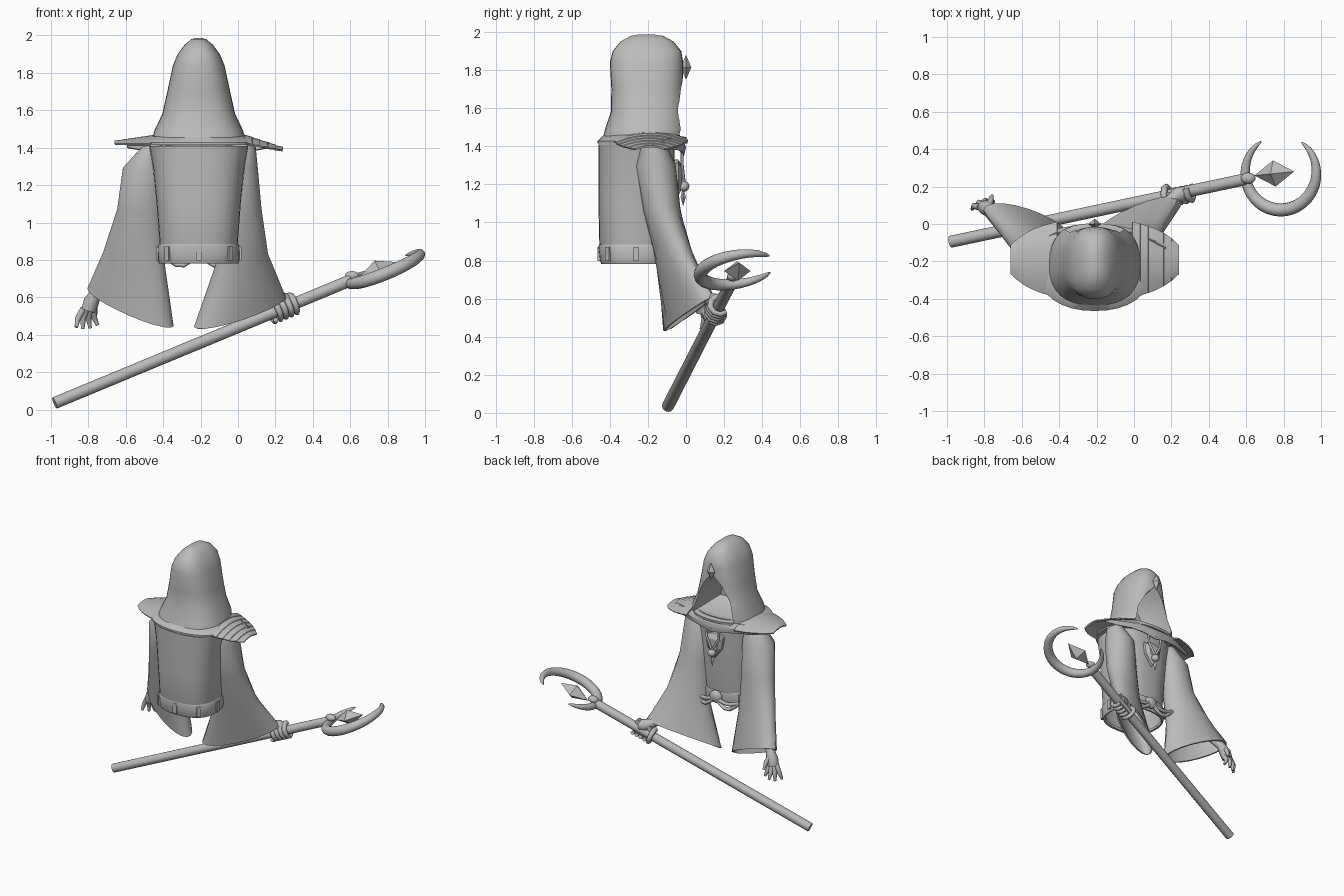
import bpy, bmesh, math
from mathutils import Vector

if "Cube" in bpy.data.objects:
    bpy.data.objects.remove(bpy.data.objects["Cube"])

CX = -0.21  # centre line of the body

mat = bpy.data.materials.new("plain_grey")
mat.use_nodes = True
GREY = (0.5, 0.5, 0.5, 1)
mat.diffuse_color = GREY
mat.node_tree.nodes["Principled BSDF"].inputs["Base Color"].default_value = GREY


def finish(ob, angle=40):
    bpy.ops.object.select_all(action="DESELECT")
    ob.select_set(True)
    bpy.context.view_layer.objects.active = ob
    for m in list(ob.modifiers):
        bpy.ops.object.modifier_apply(modifier=m.name)
    ob.data.materials.clear()
    ob.data.materials.append(mat)
    bpy.ops.object.shade_smooth_by_angle(angle=math.radians(angle))
    return ob


def link(name, bm):
    bmesh.ops.recalc_face_normals(bm, faces=bm.faces)
    me = bpy.data.meshes.new(name)
    bm.to_mesh(me)
    bm.free()
    ob = bpy.data.objects.new(name, me)
    bpy.context.collection.objects.link(ob)
    return ob


def loft(name, rings, closed=True, caps=(True, True), thick=0, angle=40):
    """Skin a list of equal point rings."""
    bm = bmesh.new()
    rows = [[bm.verts.new(p) for p in r] for r in rings]
    n = len(rows[0])
    for a, b in zip(rows, rows[1:]):
        for i in range(n if closed else n - 1):
            j = (i + 1) % n
            bm.faces.new((a[i], a[j], b[j], b[i]))
    if caps[0]:
        bm.faces.new(rows[0][::-1])
    if caps[1]:
        bm.faces.new(rows[-1])
    ob = link(name, bm)
    if thick:
        m = ob.modifiers.new("thickness", "SOLIDIFY")
        m.thickness, m.offset = thick, 0
    return finish(ob, angle)


def oval(z, hx, y0, y1, power=2.5, n=32):
    """Rounded-square ring at height z."""
    pts = []
    for i in range(n):
        c, s = math.cos(math.tau * i / n), math.sin(math.tau * i / n)
        x = math.copysign(abs(c) ** (2 / power), c)
        y = math.copysign(abs(s) ** (2 / power), s)
        pts.append((CX + hx * x, (y0 + y1) / 2 + (y1 - y0) / 2 * y, z))
    return pts


def tube(name, pts, radii, res=4):
    """Round tube with a radius for each path point."""
    cu = bpy.data.curves.new(name, "CURVE")
    cu.dimensions, cu.bevel_depth, cu.bevel_resolution = "3D", 1, res
    cu.use_fill_caps = True
    sp = cu.splines.new("POLY")
    sp.points.add(len(pts) - 1)
    for p, co, r in zip(sp.points, pts, radii):
        p.co, p.radius = (*co, 1), r
    ob = bpy.data.objects.new(name, cu)
    bpy.context.collection.objects.link(ob)
    bpy.ops.object.select_all(action="DESELECT")
    ob.select_set(True)
    bpy.context.view_layer.objects.active = ob
    bpy.ops.object.convert(target="MESH")
    return finish(bpy.context.object, 50)


def ball(name, loc, scale):
    bpy.ops.mesh.primitive_uv_sphere_add(segments=14, ring_count=8, location=loc)
    bpy.context.object.name = name
    bpy.context.object.scale = scale
    return finish(bpy.context.object)


def bipyramid(name, loc, scale, rot=(0, 0, 0)):
    bm = bmesh.new()
    mid = [bm.verts.new(p) for p in ((0, 1, 0), (0, 0, 1), (0, -1, 0), (0, 0, -1))]
    for x in (-1, 1):
        tip = bm.verts.new((x, 0, 0))
        for i in range(4):
            bm.faces.new((mid[i], mid[(i + 1) % 4], tip))
    ob = link(name, bm)
    ob.location, ob.scale, ob.rotation_euler = loc, scale, rot
    return finish(ob, 10)


# Robe body, open below, and shoulder mantle
loft("robe_body", [oval(*r) for r in (
    (0.80, 0.20, -0.43, -0.09), (0.88, 0.208, -0.455, -0.08), (1.1, 0.225, -0.46, -0.07),
    (1.3, 0.245, -0.46, -0.06), (1.41, 0.265, -0.46, -0.06))], caps=(False, True))
loft("mantle", [oval(*r, 2.2) for r in (
    (1.415, 0.3, -0.465, -0.04), (1.428, 0.3, -0.465, -0.04), (1.46, 0.25, -0.43, -0.03))])

# Hood with an arched face opening
hood = loft("hood", [oval(*r) for r in (
    (1.43, 0.25, -0.44, 0.0), (1.49, 0.238, -0.425, 0.012), (1.58, 0.195, -0.395, -0.005),
    (1.70, 0.168, -0.392, -0.015), (1.84, 0.138, -0.40, -0.015), (1.90, 0.113, -0.385, -0.025),
    (1.95, 0.076, -0.345, -0.065), (1.98, 0.04, -0.29, -0.12), (1.987, 0.015, -0.25, -0.17))])
arch = [(-0.175, 1.45), (-0.135, 1.6), (-0.075, 1.71), (0, 1.79),
        (0.075, 1.71), (0.135, 1.6), (0.175, 1.45)]
cutter = loft("hood_cutter", [[(CX + k * x, y, 1.6 + k * (z - 1.6)) for x, z in arch]
                              for y, k in ((0.1, 1.1), (-0.06, 0.95), (-0.17, 0.8), (-0.24, 0.5))])
cutter.hide_render = True
cut = hood.modifiers.new("opening", "BOOLEAN")
cut.object, cut.solver = cutter, "EXACT"
finish(hood)
bpy.data.objects.remove(cutter)
bipyramid("hood_gem", (CX, 0.0, 1.815), (0.065, 0.028, 0.035), (0, math.radians(90), 0))

# Ribbed shoulder guards
SLATS = 6
for side, label, in_z, tip_z in ((-1, "right", 1.465, 1.428), (1, "left", 1.475, 1.392)):
    rows = []
    for i in range(SLATS):
        for t, lift in ((i, 0.004), (i + 0.96, 0.003)):
            f = t / SLATS
            half = 0.2 - 0.06 * f - 0.065 * f ** 3
            z = in_z + (tip_z - in_z) * (i + (t - i) * 0.7) / SLATS + lift
            rows.append([(CX + side * (0.2 + 0.25 * f), -0.19 + half * k / 5,
                          z - 0.05 * (k / 5) ** 2 * (1 - 0.7 * f)) for k in range(-5, 6)])
    loft(label + "_shoulder_guard", rows, False, (False, False), 0.01, 20)


# Wide open sleeves
def sleeve(name, rings):
    out = []
    for c, a, b in rings:
        c, a, b = Vector(c), Vector(a), Vector(b)
        out.append([c + a * math.cos(math.tau * i / 20) + b * math.sin(math.tau * i / 20)
                    for i in range(20)])
    loft(name, out, caps=(True, False), thick=0.012)


sleeve("right_sleeve", (
    ((-0.46, -0.17, 1.41), (-0.05, 0, -0.01), (0, 0.06, 0)),
    ((-0.5, -0.16, 1.30), (-0.11, 0, -0.01), (0, 0.1, 0)),
    ((-0.52, -0.125, 1.06), (-0.12, 0, 0.01), (0, 0.09, 0.01)),
    ((-0.555, -0.06, 0.80), (-0.16, 0.03, 0.04), (0, 0.08, 0.03)),
    ((-0.575, 0.0, 0.545), (-0.225, 0.075, 0.1), (0.01, 0.075, 0.04))))
sleeve("left_sleeve", (
    ((0.04, -0.17, 1.41), (0.05, 0, -0.01), (0, 0.06, 0)),
    ((0.0, -0.16, 1.30), (0.1, 0, -0.01), (0, 0.1, 0)),
    ((0.01, -0.125, 1.06), (0.11, 0, 0.01), (0, 0.09, 0.01)),
    ((0.02, -0.06, 0.80), (0.135, 0.04, 0.03), (0, 0.08, 0.03)),
    ((0.01, 0.015, 0.52), (0.24, 0.105, 0.08), (-0.01, 0.075, 0.04))))

# Belt with loops, buckle and hanging cords
loft("belt", [oval(*r) for r in (
    (0.785, 0.2, -0.43, -0.09), (0.782, 0.212, -0.445, -0.075), (0.80, 0.218, -0.452, -0.07),
    (0.87, 0.22, -0.46, -0.067), (0.885, 0.212, -0.457, -0.07))], caps=(False, False))
ring = oval(0.835, 0.22, -0.456, -0.067)
for i in range(0, 32, 4):
    x, y, z = ring[i]
    bpy.ops.mesh.primitive_cube_add(size=1, location=(x, y, z))
    loop = bpy.context.object
    loop.name = "belt_loop"
    loop.scale = (0.016, 0.03, 0.075)
    loop.rotation_euler.z = math.atan2((y + 0.26) * 1.3, x - CX)
    finish(loop)
ball("buckle", (CX, -0.06, 0.84), (0.05, 0.03, 0.045))
for side in (-1, 1):
    for drop in (0.03, 0.07):
        tube("belt_cord", [(CX + side * d, -0.05 - 0.25 * d * d, 0.84 - drop * math.sin(d * 16))
                           for d in (0, 0.04, 0.08, 0.12, 0.16, 0.2)], [0.013] * 6)

# Draped front collar and pendant
drape = ((0, -0.005, 1.44, 1.35), (0.1, -0.01, 1.445, 1.37), (0.2, -0.03, 1.45, 1.38),
         (0.3, -0.07, 1.44, 1.385), (0.38, -0.11, 1.425, 1.40))
for side in (-1, 1):
    loft("front_collar", [[(CX + side * d, y - 0.02, top), (CX + side * d, y, (top + low) / 2),
                           (CX + side * d, y - 0.01, low)] for d, y, top, low in drape],
         False, (False, False), 0.01)
    tube("pendant_cord", [(CX + side * 0.06, -0.02, 1.4), (CX + side * 0.05, -0.02, 1.3),
                          (CX, -0.01, 1.21)], [0.008] * 3)
shield = ((-0.075, 1.31), (0, 1.33), (0.075, 1.31), (0.06, 1.22), (0, 1.14), (-0.06, 1.22))
loft("pendant_plate", [[(CX + k * x, y, 1.24 + k * (z - 1.24)) for x, z in shield]
                       for y, k in ((-0.06, 1), (-0.04, 1), (-0.02, 0.6))], angle=15)
ball("pendant_bead", (CX, -0.01, 1.19), (0.03, 0.028, 0.028))
bipyramid("pendant_drop", (CX, -0.015, 1.135), (0.05, 0.014, 0.014), (0, math.pi / 2, 0))

# Staff with crescent head and floating crystal
start, end = Vector((-0.98, -0.095, 0.035)), Vector((0.6, 0.24, 0.69))
axis = (end - start).normalized()
tube("staff", [start, end], [0.032, 0.032])
ball("staff_knob", (0.61, 0.245, 0.715), (0.04, 0.03, 0.025))
tilt = math.radians(22)
path, radii = [], []
for i in range(33):
    t = i / 32
    a = math.radians(124 + 290 * t)
    u, v = 0.205 * math.cos(a), 0.2 * math.sin(a)
    path.append((0.785 + u * math.cos(tilt), 0.275 + v, 0.755 + u * math.sin(tilt) + 0.15 * v))
    radii.append(0.004 + 0.031 * math.sin(math.pi * t) ** 0.6)
tube("staff_crescent", path, radii)
bipyramid("staff_crystal", (0.75, 0.27, 0.745), (0.115, 0.07, 0.055), (0, -tilt, 0.1))

# Open right hand
tube("right_palm", [(-0.66, 0.02, 0.72), (-0.755, 0.07, 0.63), (-0.785, 0.085, 0.575),
                    (-0.80, 0.09, 0.53)], [0.035, 0.03, 0.042, 0.038])
for k, tip in enumerate(((-0.865, 0.08, 0.44), (-0.83, 0.115, 0.43), (-0.79, 0.13, 0.435),
                         (-0.75, 0.12, 0.45))):
    base = Vector((-0.825 + 0.018 * k, 0.09, 0.54))
    mid = base.lerp(Vector(tip), 0.5) + Vector((-0.01, 0.012, 0))
    tube("right_finger", [base, mid, tip], [0.018, 0.016, 0.009])
tube("right_thumb", [(-0.775, 0.09, 0.6), (-0.765, 0.13, 0.56), (-0.76, 0.15, 0.51)],
     [0.018, 0.016, 0.009])

# Left hand gripping the staff
across = axis.cross(Vector((0, 0, 1))).normalized()
over = across.cross(axis)
tube("left_palm", [(0.1, 0.06, 0.66), (0.19, 0.12, 0.6), (0.235, 0.155, 0.585),
                   (0.275, 0.17, 0.58)], [0.035, 0.032, 0.042, 0.036])
for k in range(5):
    c = start + axis * (1.28 + 0.032 * k)
    turn = -1 if k == 0 else 1
    pts = [c + 0.05 * (over * math.cos(math.radians(d)) + turn * across * math.sin(math.radians(d)))
           for d in range(-20, 221, 40)]
    tube("left_thumb" if k == 0 else "left_finger", pts, [0.019 - 0.001 * j for j in range(7)])
